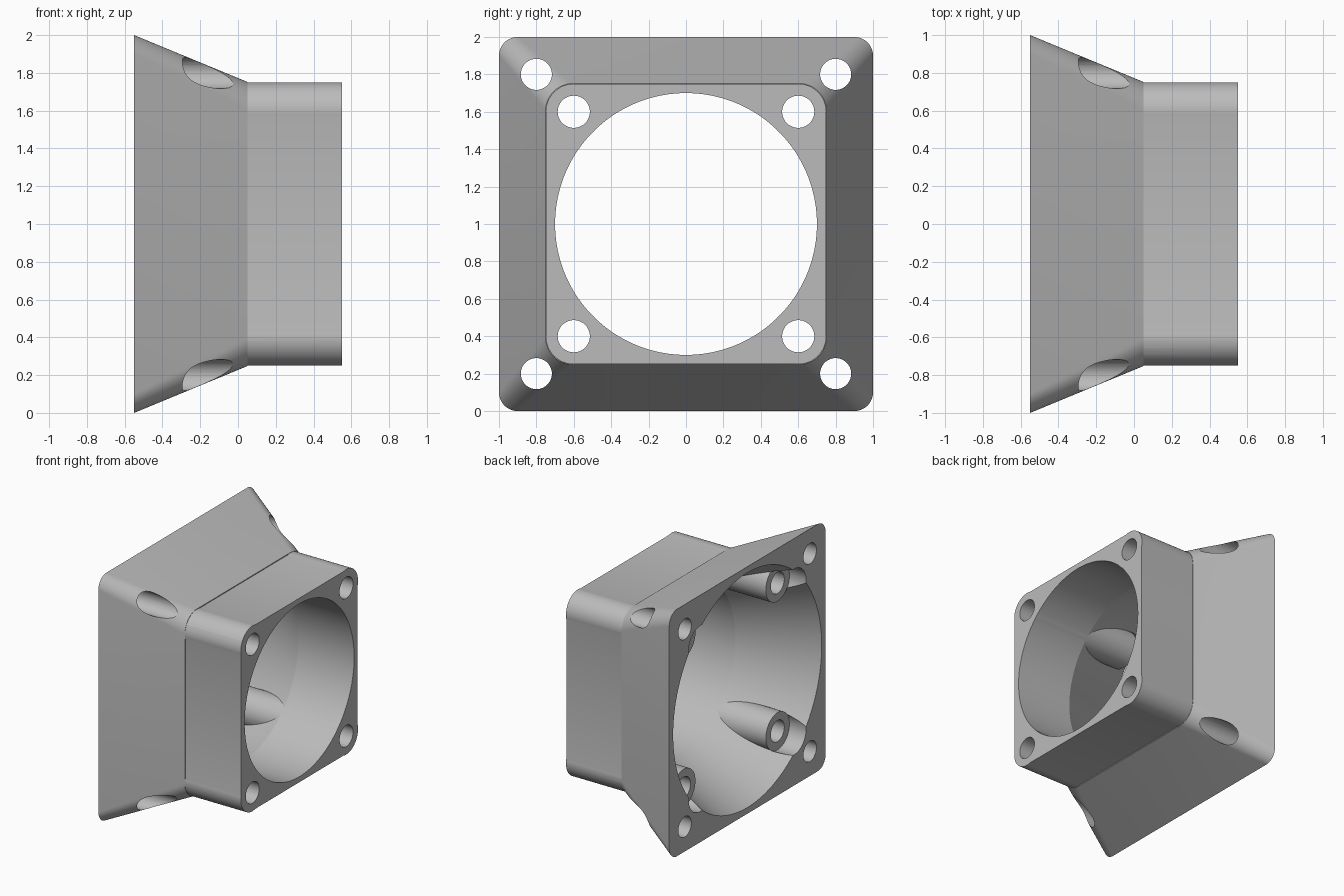
import bpy, bmesh, math
from mathutils import Matrix, Vector

cube = bpy.data.objects.get("Cube")
if cube:
    bpy.data.objects.remove(cube)

BACK, STEP, END = -0.55, 0.05, 0.55   # stations along x
MID = 1.0                             # height of the duct axis

grey = bpy.data.materials.new("light_grey")
grey.use_nodes = True
grey.diffuse_color = (0.5, 0.5, 0.5, 1)
bsdf = next(n for n in grey.node_tree.nodes if n.type == 'BSDF_PRINCIPLED')
bsdf.inputs["Base Color"].default_value = grey.diffuse_color


def rounded_square(x, half, radius, steps=12):
    """Ring of points around a rounded square lying across the x axis."""
    ring = []
    for corner in range(4):
        mid = math.radians(45 + 90 * corner)
        cy = math.copysign(half - radius, math.cos(mid))
        cz = math.copysign(half - radius, math.sin(mid))
        for i in range(steps + 1):
            a = math.radians(90 * (corner + i / steps))
            ring.append((x, cy + radius * math.cos(a), MID + cz + radius * math.sin(a)))
    return ring


def circle(x, radius, y=0.0, z=0.0, sides=48):
    turn = math.tau / sides
    return [(x, y + radius * math.cos(turn * i), MID + z + radius * math.sin(turn * i))
            for i in range(sides)]


def loft(name, rings):
    """Closed solid that skins the rings in order."""
    bm = bmesh.new()
    loops = [[bm.verts.new(p) for p in ring] for ring in rings]
    n = len(loops[0])
    for a, b in zip(loops, loops[1:]):
        for i in range(n):
            j = (i + 1) % n
            bm.faces.new((a[i], a[j], b[j], b[i]))
    bm.faces.new(loops[0])
    bm.faces.new(loops[-1])
    bmesh.ops.recalc_face_normals(bm, faces=bm.faces)
    mesh = bpy.data.meshes.new(name)
    bm.to_mesh(mesh)
    bm.free()
    mesh.materials.append(grey)
    obj = bpy.data.objects.new(name, mesh)
    bpy.context.collection.objects.link(obj)
    return obj


def combine(target, tool, operation):
    """Apply a boolean and discard the tool."""
    mod = target.modifiers.new(operation.lower(), 'BOOLEAN')
    mod.operation, mod.object, mod.solver = operation, tool, 'EXACT'
    bpy.context.view_layer.objects.active = target
    bpy.ops.object.modifier_apply(modifier=mod.name)
    bpy.data.objects.remove(tool)


def at_corners(target, name, x0, x1, radius, offset, operation):
    """Add or cut one cylinder in each of the four corners."""
    for y in (-offset, offset):
        for z in (-offset, offset):
            rod = loft(name, [circle(x0, radius, y, z), circle(x1, radius, y, z)])
            combine(target, rod, operation)


# Outer shell: tapered flange running into the smaller square duct
adapter = loft("duct_adapter", [
    rounded_square(BACK, 1.0, 0.1),
    rounded_square(STEP, 0.752, 0.15),
    rounded_square(STEP, 0.745, 0.15),
    rounded_square(END, 0.745, 0.15)])

# Round bore: cone behind, straight cylinder ahead
slope = 0.25 / (STEP - BACK)
over = 0.1
bore = loft("bore_cutter", [
    circle(BACK - over, 0.95 + over * slope, sides=128),
    circle(STEP, 0.7, sides=128),
    circle(END + over, 0.7, sides=128)])
combine(adapter, bore, 'DIFFERENCE')

# Screw bosses, trimmed by recesses, then both sets of screw holes
at_corners(adapter, "screw_boss", -0.45, END, 0.15, 0.6, 'UNION')
at_corners(adapter, "recess_cutter", BACK - over, -0.4, 0.152, 0.6, 'DIFFERENCE')
at_corners(adapter, "small_hole_cutter", BACK - over, END + over, 0.086, 0.6, 'DIFFERENCE')
at_corners(adapter, "large_hole_cutter", BACK - over, END + over, 0.083, 0.8, 'DIFFERENCE')

# Smooth curved walls, crisp edges
bpy.ops.object.select_all(action='DESELECT')
adapter.select_set(True)
bpy.context.view_layer.objects.active = adapter
bpy.ops.object.shade_smooth_by_angle(angle=math.radians(20))
